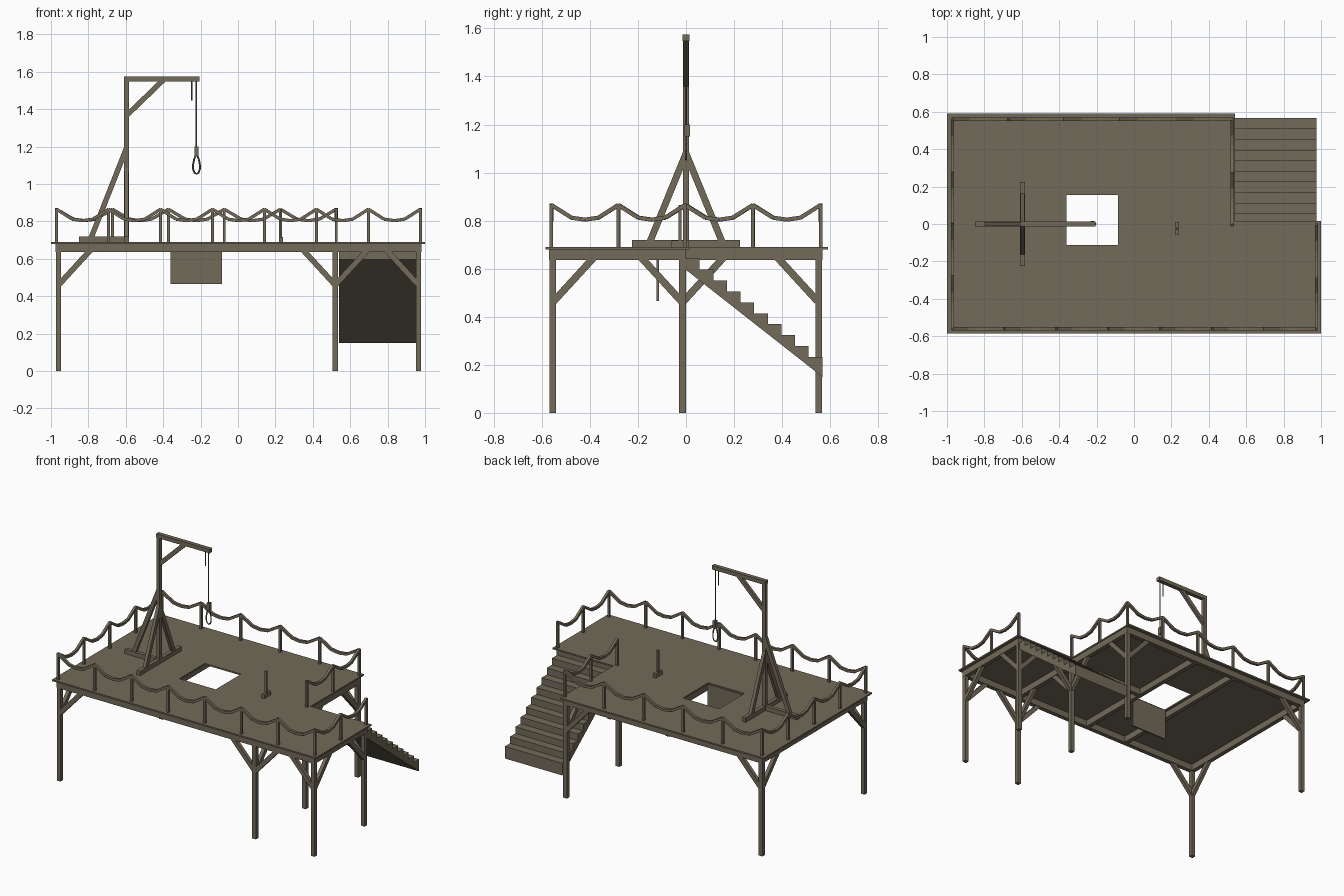
import bpy, bmesh, math
from mathutils import Vector, Matrix

if "Cube" in bpy.data.objects:
    bpy.data.objects.remove(bpy.data.objects["Cube"], do_unlink=True)

wood = bpy.data.materials.new("weathered wood")
wood.use_nodes = True
COLOUR = (0.17, 0.145, 0.10, 1)
wood.diffuse_color = COLOUR
bsdf = next(n for n in wood.node_tree.nodes if n.type == 'BSDF_PRINCIPLED')
bsdf.inputs["Base Color"].default_value = COLOUR
bsdf.inputs["Roughness"].default_value = 0.9


def finish(name, bm):
    bmesh.ops.recalc_face_normals(bm, faces=bm.faces)
    mesh = bpy.data.meshes.new(name)
    bm.to_mesh(mesh)
    bm.free()
    mesh.materials.append(wood)
    obj = bpy.data.objects.new(name, mesh)
    bpy.context.collection.objects.link(obj)
    return obj


def strut(bm, a, b, width, depth=None):
    """Square timber from a to b; width is horizontal, depth is across it."""
    a, b = Vector(a), Vector(b)
    d = (b - a).normalized()
    side = d.cross(Vector((0, 0, 1)))
    side = side.normalized() if side.length > 1e-4 else Vector((1, 0, 0))
    up = side.cross(d)
    m = Matrix((side * width, up * (depth or width), b - a)).transposed().to_4x4()
    m.translation = (a + b) / 2
    bmesh.ops.create_cube(bm, size=1, matrix=m)


def timbers(name, pairs, width, depth=None):
    bm = bmesh.new()
    for a, b in pairs:
        strut(bm, a, b, width, depth)
    return finish(name, bm)


def curve(name, points, radius, closed=False):
    data = bpy.data.curves.new(name, 'CURVE')
    data.dimensions = '3D'
    data.bevel_depth = radius
    data.bevel_resolution = 0
    s = data.splines.new('POLY')
    s.points.add(len(points) - 1)
    for p, co in zip(s.points, points):
        p.co = (*co, 1)
    s.use_cyclic_u = closed
    data.materials.append(wood)
    obj = bpy.data.objects.new(name, data)
    bpy.context.collection.objects.link(obj)


DECK, BEAM = 0.69, 0.658
LEFT, MID, RIGHT = -0.96, 0.52, 0.965
FRONT, CENTRE, BACK = -0.555, -0.015, 0.552

# L-shaped deck with the trap opening left out
bm = bmesh.new()
xs = [-1, -0.36, -0.085, 0.54, 1]
ys = [-0.585, -0.12, 0.015, 0.155, 0.59]
verts = [[bm.verts.new((x, y, DECK)) for y in ys] for x in xs]
for i in range(4):
    for j in range(4):
        in_hole = i == 1 and j in (1, 2)
        in_notch = i == 3 and j > 1
        if not (in_hole or in_notch):
            bm.faces.new((verts[i][j], verts[i + 1][j], verts[i + 1][j + 1], verts[i][j + 1]))
geom = bmesh.ops.extrude_face_region(bm, geom=bm.faces[:])["geom"]
moved = [g for g in geom if isinstance(g, bmesh.types.BMVert)]
bmesh.ops.translate(bm, verts=moved, vec=(0, 0, -0.01))
finish("deck", bm)

# Hanging trapdoor
timbers("trapdoor", [((-0.2225, -0.117, 0.465), (-0.2225, -0.117, 0.682))], 0.275, 0.01)

# Legs with their diagonal braces
legs = {
    (LEFT, FRONT): "+x +y", (LEFT, BACK): "+x -y",
    (MID, FRONT): "-x +x +y", (MID, CENTRE): "+x -y +y", (MID, BACK): "-x -y",
    (RIGHT, FRONT): "-x +y", (RIGHT, CENTRE): "-x -y",
}
timbers("legs", [((x, y, 0), (x, y, 0.68)) for x, y in legs], 0.028)
braces = []
for (x, y), dirs in legs.items():
    for d in dirs.split():
        s = 1 if d[0] == "+" else -1
        dx, dy = (s, 0) if d[1] == "x" else (0, s)
        braces.append(((x + 0.005 * dx, y + 0.005 * dy, 0.465),
                       (x + 0.17 * dx, y + 0.17 * dy, 0.645)))
timbers("leg_braces", braces, 0.024, 0.03)

# Beams under the deck
runs = [
    ((LEFT, FRONT), (RIGHT, FRONT)), ((LEFT, BACK), (MID, BACK)),
    ((LEFT, FRONT), (LEFT, BACK)), ((MID, FRONT), (MID, BACK)),
    ((RIGHT, FRONT), (RIGHT, CENTRE)), ((MID, CENTRE), (RIGHT, CENTRE)),
    ((-0.39, FRONT), (-0.39, BACK)), ((-0.065, FRONT), (-0.065, BACK)),
    ((-0.065, CENTRE), (MID, CENTRE)),
]
pairs = []
for a, b in runs:
    a, b = Vector((*a, BEAM)), Vector((*b, BEAM))
    e = (b - a).normalized() * 0.015
    pairs.append((a - e, b + e))
timbers("deck_beams", pairs, 0.03, 0.045)

# Stairs: stepped profile pushed across x
STEPS, RUN, RISE = 10, 0.0567, 0.0455
profile = [(0, 0.595)]
for i in range(STEPS):
    z = 0.642 - RISE * i
    profile += [(RUN * i, z), (RUN * (i + 1), z)]
profile.append((RUN * STEPS, 0.15))
bm = bmesh.new()
face = bm.faces.new([bm.verts.new((0.54, y, z)) for y, z in profile])
geom = bmesh.ops.extrude_face_region(bm, geom=[face])["geom"]
moved = [g for g in geom if isinstance(g, bmesh.types.BMVert)]
bmesh.ops.translate(bm, verts=moved, vec=(0.435, 0, 0))
finish("stairs", bm)


# Railing posts and the sagging rails between them
def spread(a, b, n):
    a, b = Vector(a), Vector(b)
    return [a.lerp(b, i / n) for i in range(n + 1)]


sides = [
    spread((-0.97, -0.56), (0.975, -0.56), 7),
    spread((-0.97, 0.56), (0.525, 0.56), 5),
    spread((-0.97, -0.56), (-0.97, 0.56), 4),
    spread((0.975, -0.56), (0.975, -0.005), 2),
    spread((0.525, -0.005), (0.525, 0.56), 2),
]
posts = {(round(p.x, 3), round(p.y, 3)) for side in sides for p in side}
timbers("rail_posts", [((x, y, 0.68), (x, y, 0.87)) for x, y in sorted(posts)], 0.015)
sag = [(0, 0.865), (0.3, 0.812), (0.5, 0.804), (0.7, 0.812), (1, 0.865)]
rails = []
for side in sides:
    for p, q in zip(side, side[1:]):
        pts = [(*p.lerp(q, t), z) for t, z in sag]
        rails += list(zip(pts, pts[1:]))
timbers("sagging_rails", rails, 0.017)

# Upright frame with arm, feet and stays
X = -0.597
timbers("upright", [((X, 0, DECK), (X, 0, 1.575))], 0.026)
timbers("arm", [((-0.61, 0, 1.562), (-0.205, 0, 1.562))], 0.028, 0.027)
timbers("arm_brace", [((X, 0, 1.365), (-0.4, 0, 1.555))], 0.02, 0.028)
timbers("frame_feet", [((X, -0.225, 0.705), (X, 0.225, 0.705)),
                       ((-0.85, 0, 0.705), (X, 0, 0.705))], 0.026, 0.03)
timbers("frame_stays", [((-0.79, 0, 0.7), (X, 0, 1.19)),
                        ((X, -0.155, 0.7), (X, 0, 1.08)),
                        ((X, 0.155, 0.7), (X, 0, 1.08))], 0.022, 0.028)

# Hanging rope, wrapped knot, loop and loose end
RX = -0.222
curve("hanging_rope", [(RX, 0, 1.56), (RX, 0, 1.2)], 0.004)
curve("loose_end", [(-0.247, 0, 1.56), (-0.247, 0, 1.445)], 0.003)
timbers("knot", [((RX, 0.005, 1.15), (RX, 0.005, 1.2))], 0.02, 0.024)
loop = [(RX + 0.018 * math.sin(t) * (1 - 0.3 * math.cos(t)), 0, 1.104 + 0.05 * math.cos(t))
        for t in (math.tau * i / 12 for i in range(12))]
curve("rope_loop", loop, 0.005, True)

# Release lever
timbers("lever_base", [((0.23, -0.06, 0.703), (0.23, 0.012, 0.703))], 0.022, 0.028)
timbers("lever", [((0.23, -0.025, 0.7), (0.23, -0.025, 0.865))], 0.013)
